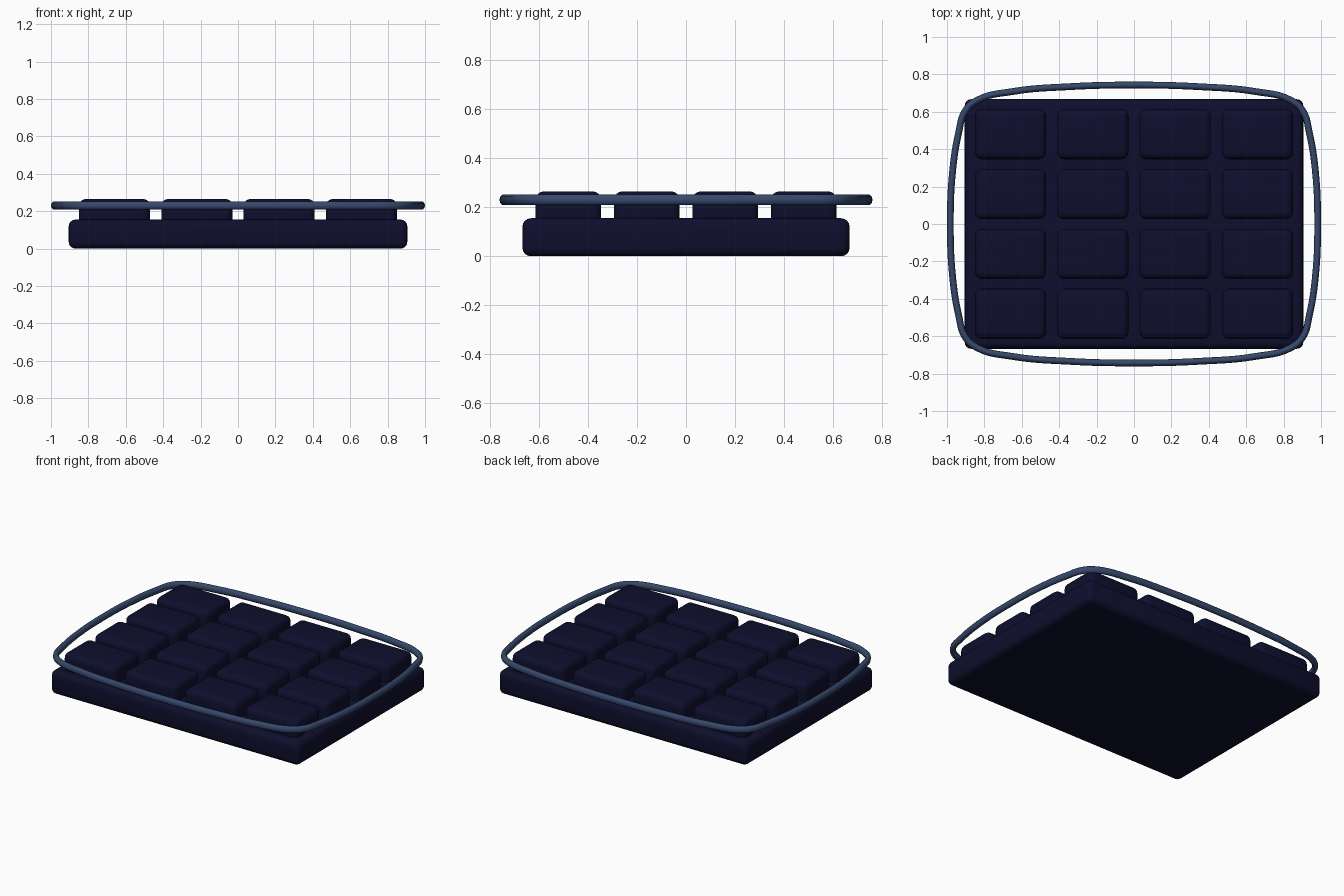
import bpy

if "Cube" in bpy.data.objects:
    bpy.data.objects.remove(bpy.data.objects["Cube"], do_unlink=True)


def material(name, rgb):
    m = bpy.data.materials.new(name)
    m.use_nodes = True
    m.diffuse_color = (*rgb, 1)
    m.node_tree.nodes["Principled BSDF"].inputs["Base Color"].default_value = (*rgb, 1)
    return m


navy = material("dark_navy", (0.0045, 0.0045, 0.027))
steel = material("slate_blue", (0.036, 0.066, 0.15))


def rounded_box(name, x, y, z0, z1, w, d, radius):
    bpy.ops.mesh.primitive_cube_add(size=1, location=(x, y, (z0 + z1) / 2))
    ob = bpy.context.object
    ob.name = name
    ob.scale = (w, d, z1 - z0)
    bpy.ops.object.transform_apply(location=False, rotation=False, scale=True)
    bevel = ob.modifiers.new("rounded_edges", "BEVEL")
    bevel.width = radius
    bevel.segments = 4
    bpy.ops.object.modifier_apply(modifier=bevel.name)
    bpy.ops.object.shade_smooth_by_angle()
    ob.data.materials.append(navy)
    return ob


# Slab and its four by four grid of keys
rounded_box("base_slab", 0, 0, 0, 0.155, 1.81, 1.335, 0.035)
for row in range(4):
    for col in range(4):
        rounded_box(f"key_{row + 1}_{col + 1}", (col - 1.5) * 0.44, (1.5 - row) * 0.32,
                    0.11, 0.265, 0.38, 0.268, 0.036)

# Bowed outer ring: one quarter of the path, mirrored around
quarter = [(0.982, 0), (0.968, 0.3), (0.937, 0.49), (0.905, 0.6), (0.84, 0.661),
           (0.65, 0.708), (0.35, 0.734), (0, 0.743)]
half = quarter + [(-x, y) for x, y in quarter[-2::-1]]
path = half + [(x, -y) for x, y in half[-2:0:-1]]
curve = bpy.data.curves.new("outer_ring", "CURVE")
curve.dimensions = "3D"
curve.bevel_depth = 0.018
curve.bevel_resolution = 3
curve.resolution_u = 6
spline = curve.splines.new("BEZIER")
spline.bezier_points.add(len(path) - 1)
for point, (x, y) in zip(spline.bezier_points, path):
    point.co = (x, y, 0)
    point.handle_left_type = point.handle_right_type = "AUTO"
spline.use_cyclic_u = True
curve.materials.append(steel)
ring = bpy.data.objects.new("outer_ring", curve)
bpy.context.collection.objects.link(ring)
ring.location.z = 0.23
ring.scale.z = 1.25  # slightly taller than wide
bpy.ops.object.select_all(action="DESELECT")
ring.select_set(True)
bpy.context.view_layer.objects.active = ring
bpy.ops.object.convert(target="MESH")
bpy.ops.object.shade_smooth()
